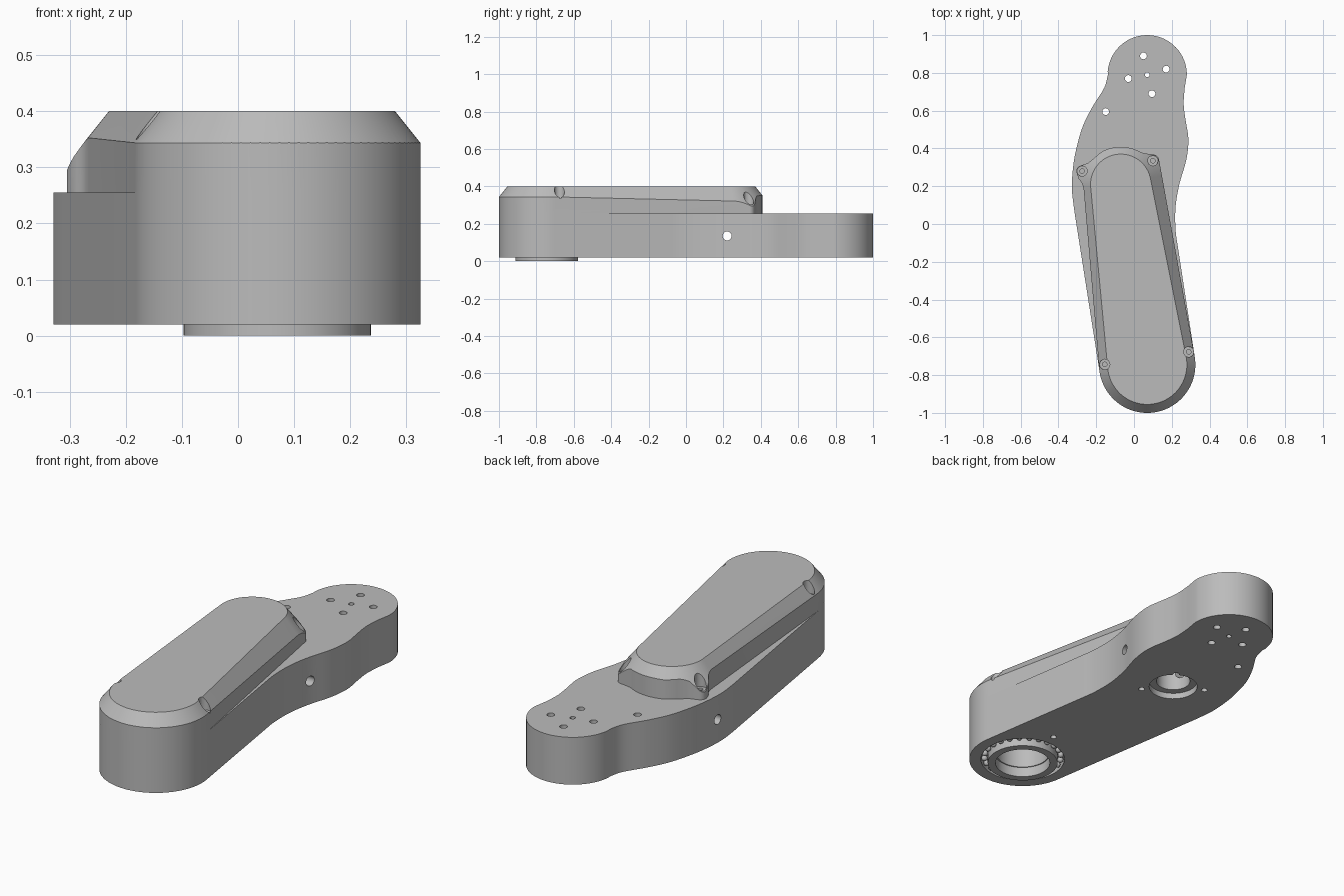
import bpy, bmesh
from math import sin, cos, pi, radians, atan2, acos, hypot
from mathutils import Vector

if "Cube" in bpy.data.objects:
    bpy.data.objects.remove(bpy.data.objects["Cube"])

grey = bpy.data.materials.new("plain grey")
grey.use_nodes = True
colour = (0.5, 0.5, 0.5, 1)
grey.diffuse_color = colour
grey.node_tree.nodes["Principled BSDF"].inputs["Base Color"].default_value = colour

FRONT = (0.07, -0.745)   # joint axis at the front
BACK = (0.07, 0.79)      # mounting end
HUB = (-0.035, 0.25)     # second bore underneath


def arc(centre, r, a, b, n=24):
    steps = [radians(a + (b - a) * i / n) for i in range(n + 1)]
    return [(centre[0] + r * cos(t), centre[1] + r * sin(t)) for t in steps]


def spline(pts, n=5):
    """Smooth curve through the points."""
    p = [Vector(q) for q in pts]
    p = [2 * p[0] - p[1]] + p + [2 * p[-1] - p[-2]]
    out = []
    for a, b, c, d in zip(p, p[1:], p[2:], p[3:]):
        for i in range(n):
            t = i / n
            out.append(tuple(0.5 * (2 * b + (c - a) * t + (2 * a - 5 * b + 4 * c - d) * t * t
                                    + (3 * b - a - 3 * c + d) * t ** 3)))
    return out + [tuple(pts[-1])]


def make(name, bm):
    bmesh.ops.recalc_face_normals(bm, faces=bm.faces)
    mesh = bpy.data.meshes.new(name)
    bm.to_mesh(mesh)
    bm.free()
    mesh.materials.append(grey)
    ob = bpy.data.objects.new(name, mesh)
    bpy.context.collection.objects.link(ob)
    return ob


def loft(name, low, z0, high, z1):
    """Solid between two outlines with the same number of points."""
    bm = bmesh.new()
    a = [bm.verts.new((x, y, z0)) for x, y in low]
    b = [bm.verts.new((x, y, z1)) for x, y in high]
    bm.faces.new(a)
    bm.faces.new(b)
    for i in range(len(a)):
        j = (i + 1) % len(a)
        bm.faces.new((a[i], a[j], b[j], b[i]))
    return make(name, bm)


def peg(centre, r, z0, z1, n=32):
    ring = arc(centre, r, 0, 360 - 360 / n, n - 1)
    return loft("cutter", ring, z0, ring, z1)


def select(ob):
    bpy.ops.object.select_all(action='DESELECT')
    ob.select_set(True)
    bpy.context.view_layer.objects.active = ob


def boolean(ob, tool, operation='DIFFERENCE'):
    mod = ob.modifiers.new("cut", 'BOOLEAN')
    mod.operation, mod.object, mod.solver = operation, tool, 'EXACT'
    select(ob)
    bpy.ops.object.modifier_apply(modifier=mod.name)
    bpy.data.objects.remove(tool)


def smooth(ob):
    select(ob)
    bpy.ops.object.shade_smooth_by_angle(angle=radians(25))


# Arm body with waisted sides
left = spline([(-0.138, 0.79), (-0.158, 0.72), (-0.22, 0.62), (-0.27, 0.52), (-0.3, 0.42),
               (-0.32, 0.32), (-0.329, 0.2), (-0.32, 0.1), (-0.305, 0.0)])
right = spline([(0.232, -0.12), (0.22, -0.03), (0.22, 0.09), (0.24, 0.21), (0.277, 0.34),
                (0.288, 0.45), (0.273, 0.55), (0.263, 0.635), (0.268, 0.72)])
outline = (arc(BACK, 0.21, 0, 175, 32) + left
           + arc(FRONT, 0.255, 188.8, 369.3, 48) + right)
body = loft("arm_body", outline, 0.02, outline, 0.255)

# Mounting holes through the back end
for hole in [(0.05, 0.89), (-0.03, 0.77), (0.17, 0.82), (0.095, 0.69), (-0.15, 0.595)]:
    boolean(body, peg(hole, 0.018, -0.1, 0.5, 20))
boolean(body, peg(BACK, 0.013, -0.1, 0.5, 20))

# Screw holes underneath
for hole in [(0.066, 0.135), (0.03, 0.35), (-0.17, 0.32), (0.094, -0.487)]:
    boolean(body, peg(hole, 0.015, -0.1, 0.12, 20))

# Stepped bores underneath
for centre, r, depth in [(FRONT, 0.2, 0.05), (FRONT, 0.125, 0.23), (HUB, 0.115, 0.05), (HUB, 0.08, 0.2)]:
    boolean(body, peg(centre, r, -0.1, depth, 48))

# Cross hole through the sides
bm = bmesh.new()
bmesh.ops.create_cone(bm, cap_ends=True, segments=24, radius1=0.024, radius2=0.024, depth=2)
cross = make("cutter", bm)
cross.rotation_euler = (0, pi / 2, 0)
cross.location = (0, 0.22, 0.135)
bpy.context.view_layer.update()
boolean(body, cross)
smooth(body)

# Cover with screw lobes at the back
lobes = [(0.1, 0.335), (-0.275, 0.28)]
cover_outline = (arc(FRONT, 0.255, 185.5, 370, 48)
                 + arc(lobes[0], 0.033, 10, 85, 10)
                 + spline([(0.07, 0.372), (0.045, 0.377), (0.02, 0.387)], 3)
                 + arc((-0.07, 0.19), 0.218, 62, 115, 16)
                 + spline([(-0.19, 0.368), (-0.215, 0.345), (-0.245, 0.322)], 3)
                 + arc(lobes[1], 0.03, 105, 195, 10)
                 + spline([(-0.293, 0.24), (-0.275, 0.215), (-0.266, 0.18)], 3))
cover = loft("top_cover", cover_outline, 0.255, cover_outline, 0.45)


# Sloping rim: tapered stadium shape limits the cover
def stadium(grow):
    tail, r1, r2 = (-0.07, 0.21), 0.21, 0.16
    dx, dy = tail[0] - FRONT[0], tail[1] - FRONT[1]
    turn = atan2(dy, dx) * 180 / pi
    tangent = acos((r1 - r2) / hypot(dx, dy)) * 180 / pi
    return (arc(FRONT, r1 + grow, turn + tangent, turn + 360 - tangent, 48)
            + arc(tail, r2 + grow, turn - tangent, turn + tangent, 40))


boolean(cover, loft("cutter", stadium(0.16), 0.2, stadium(0), 0.4), 'INTERSECT')

# Screw pockets in the cover
for spot, floor in [(lobes[0], 0.295), (lobes[1], 0.295), ((0.29, -0.677), 0.335), ((-0.155, -0.743), 0.335)]:
    boolean(cover, peg(spot, 0.027, floor, 0.6, 24))
    boolean(cover, peg(spot, 0.012, floor - 0.03, 0.6, 16))
smooth(cover)

# Bearing inner ring standing proud of the underside
ring = peg(FRONT, 0.167, 0.0, 0.055, 64)
ring.name = "bearing_ring"
boolean(ring, peg(FRONT, 0.13, -0.1, 0.2, 64))
smooth(ring)

# Bearing balls
bm = bmesh.new()
for x, y in arc(FRONT, 0.183, 0, 345, 23):
    made = bmesh.ops.create_icosphere(bm, subdivisions=2, radius=0.015)
    bmesh.ops.translate(bm, verts=made["verts"], vec=(x, y, 0.036))
smooth(make("bearing_balls", bm))
